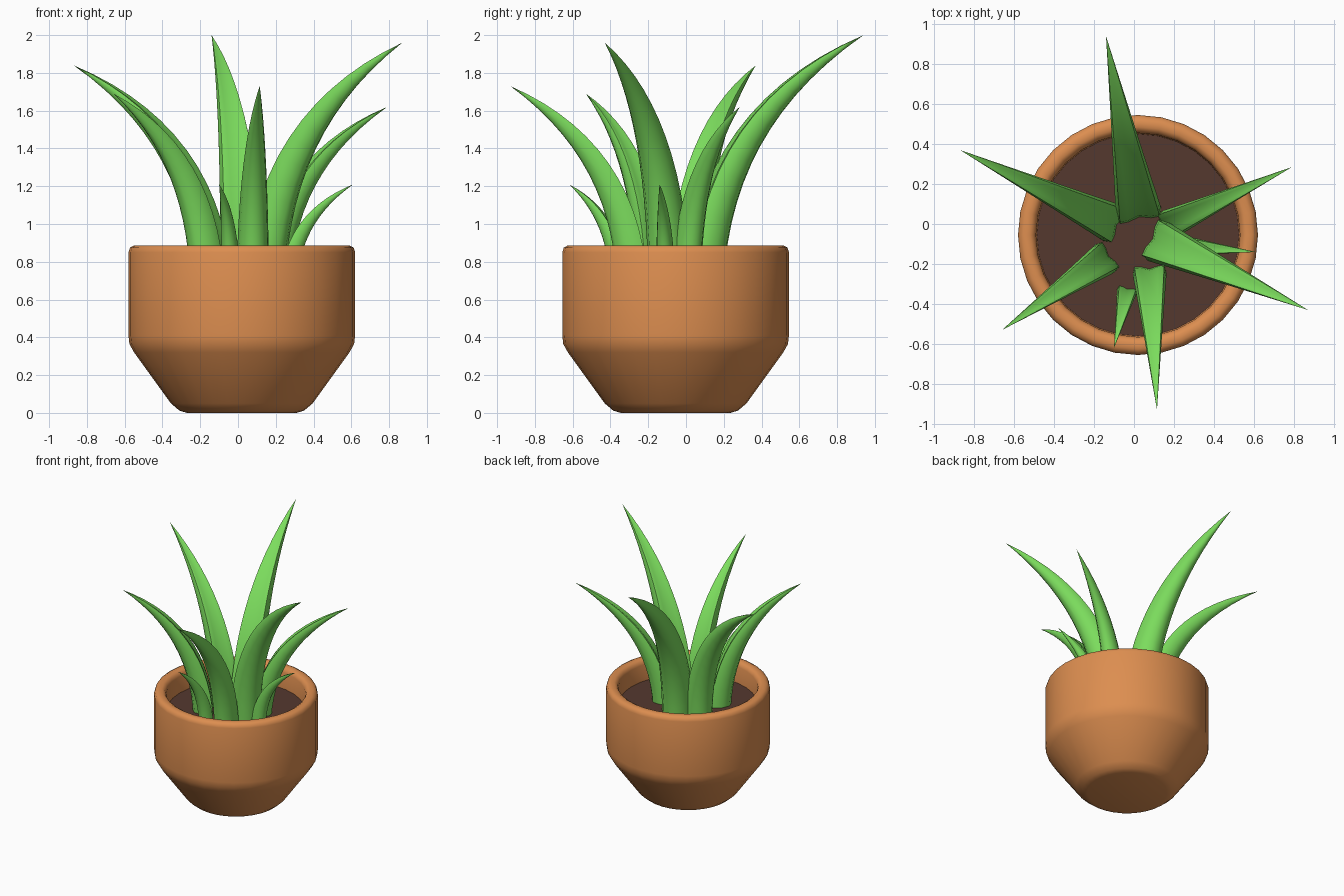
import bpy, bmesh, math
from mathutils import Vector

if "Cube" in bpy.data.objects:
    bpy.data.objects.remove(bpy.data.objects["Cube"])


def material(name, rgb):
    m = bpy.data.materials.new(name)
    m.diffuse_color = (*rgb, 1)
    m.use_nodes = True
    m.node_tree.nodes["Principled BSDF"].inputs["Base Color"].default_value = m.diffuse_color
    return m


def loft(name, rings, mat, angle, cap_start=True, cap_end=True):
    """Skin a list of equal-length point rings into one object."""
    bm = bmesh.new()
    loops = [[bm.verts.new(p) for p in ring] for ring in rings]
    n = len(loops[0])
    for a, b in zip(loops, loops[1:]):
        for i in range(n):
            j = (i + 1) % n
            bm.faces.new((a[i], a[j], b[j], b[i]))
    if cap_start:
        bm.faces.new(loops[0])
    if cap_end:
        bm.faces.new(loops[-1])
    bmesh.ops.remove_doubles(bm, verts=bm.verts, dist=0.0002)
    bmesh.ops.recalc_face_normals(bm, faces=bm.faces)
    me = bpy.data.meshes.new(name)
    bm.to_mesh(me)
    bm.free()
    ob = bpy.data.objects.new(name, me)
    bpy.context.collection.objects.link(ob)
    me.materials.append(mat)
    bpy.ops.object.select_all(action='DESELECT')
    bpy.context.view_layer.objects.active = ob
    ob.select_set(True)
    bpy.ops.object.shade_smooth_by_angle(angle=math.radians(angle))
    return ob


CX, CY = 0.02, -0.055


def circle(r, z, n=32):
    return [(CX + r * math.cos(2 * math.pi * i / n),
             CY + r * math.sin(2 * math.pi * i / n), z) for i in range(n)]


terracotta = material("terracotta", (0.72, 0.27, 0.08))
earth = material("earth", (0.09, 0.04, 0.028))
green = material("leaf_green", (0.2, 0.72, 0.11))

# Pot: tapered foot, straight wall, rounded rim, inner wall down past the soil
profile = [(0.29, 0.0), (0.33, 0.012), (0.375, 0.05), (0.57, 0.32), (0.595, 0.365),
           (0.60, 0.41), (0.60, 0.85), (0.592, 0.875), (0.57, 0.887), (0.54, 0.887),
           (0.52, 0.875), (0.51, 0.85), (0.505, 0.70)]
loft("pot", [circle(r, z) for r, z in profile], terracotta, 50, cap_end=False)

# Soil disc
loft("soil", [circle(0.507, 0.69), circle(0.507, 0.72)], earth, 30)

# Leaf cross-section: (across, outward), shallow channel on the inner side
SECTION = [(0, -0.34), (0.25, -0.42), (0.44, -0.42), (0.5, -0.2), (0.45, 0.12),
           (0.27, 0.42), (0, 0.5),
           (-0.27, 0.42), (-0.45, 0.12), (-0.5, -0.2), (-0.44, -0.42), (-0.25, -0.42)]


def leaf(name, base, tip, width, thick, steps=14):
    p0, p2 = Vector((*base, 0.68)), Vector(tip)
    p1 = p0.lerp(p2, 0.05)
    p1.z = p0.z + 0.67 * (p2.z - p0.z)
    flat = Vector((p2.x - p0.x, p2.y - p0.y, 0)).normalized()
    side = Vector((0, 0, 1)).cross(flat)
    rings = []
    for k in range(steps + 1):
        t = k / steps
        c = p0 * (1 - t) ** 2 + p1 * 2 * t * (1 - t) + p2 * t * t
        tangent = ((p1 - p0) * (1 - t) + (p2 - p1) * t).normalized()
        out = side.cross(tangent)
        w = width * (1 - t ** 1.8)
        d = thick * (1 - t ** 2.0)
        rings.append([c + side * (u * w) + out * (v * d) for u, v in SECTION])
    loft(name, rings, green, 60, cap_end=False)


# Leaves: base xy, tip xyz, width, thickness
LEAVES = {
    "leaf_back": ((0.015, 0.10), (-0.14, 0.94, 2.0), 0.23, 0.20),
    "leaf_right": ((0.15, -0.10), (0.87, -0.43, 1.96), 0.22, 0.19),
    "leaf_left": ((-0.14, 0.02), (-0.87, 0.37, 1.84), 0.20, 0.18),
    "leaf_front": ((0.08, -0.28), (0.115, -0.93, 1.73), 0.17, 0.17),
    "leaf_front_left": ((-0.17, -0.19), (-0.66, -0.53, 1.69), 0.17, 0.16),
    "leaf_back_right": ((0.20, 0.01), (0.79, 0.285, 1.62), 0.15, 0.15),
    "small_leaf_right": ((0.265, -0.11), (0.61, -0.14, 1.21), 0.10, 0.095),
    "small_leaf_front": ((-0.04, -0.355), (-0.10, -0.62, 1.21), 0.10, 0.095),
}
for name, args in LEAVES.items():
    leaf(name, *args)
